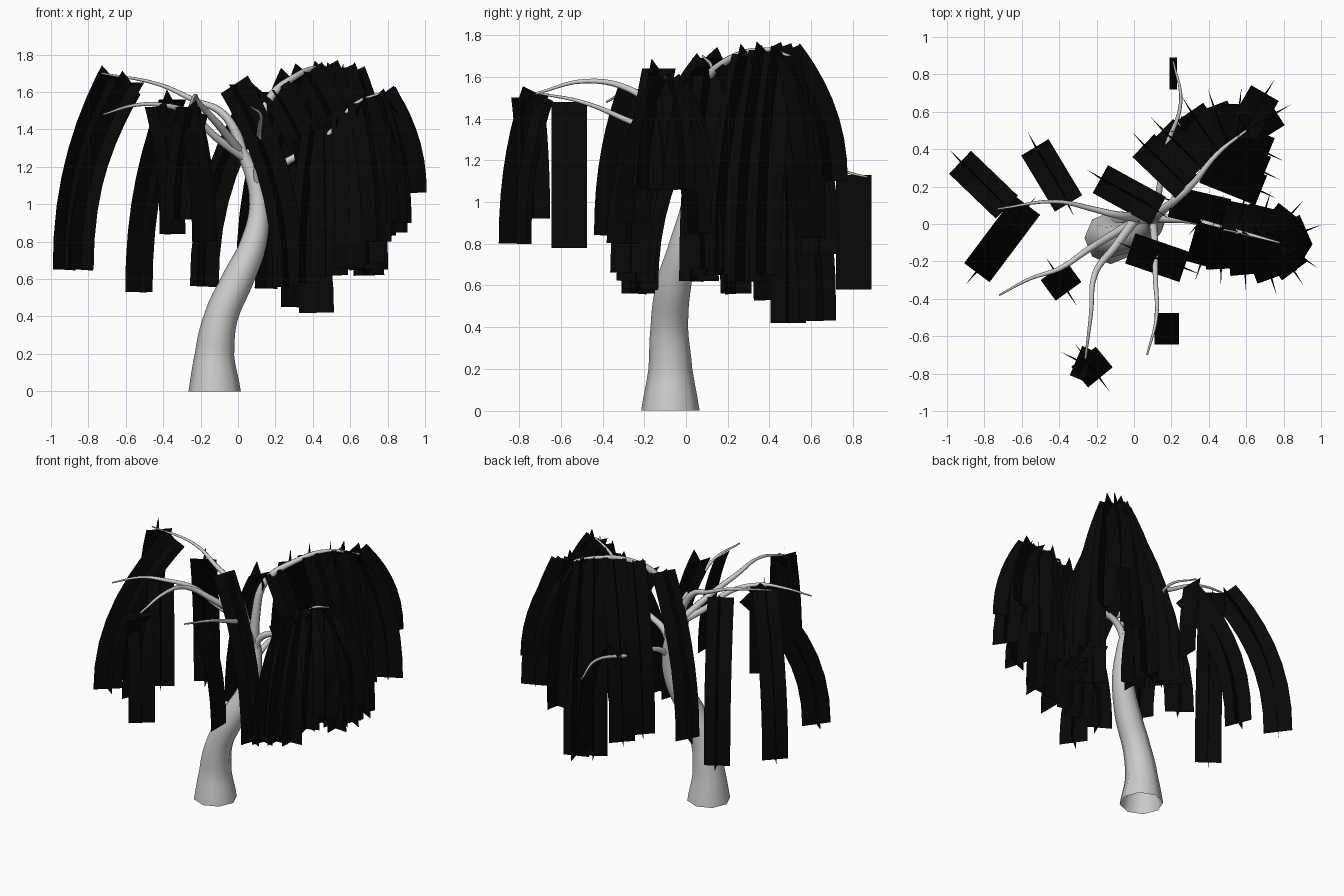
import bpy
from math import radians
from mathutils import Vector, Matrix

leaf_mat = bpy.data.materials.new("dark_leaf")
leaf_mat.diffuse_color = (0.002, 0.002, 0.002, 1)


def limb(name, pts, radii):
    """Tapered eight-sided open tube through a few points."""
    cu = bpy.data.curves.new(name, 'CURVE')
    cu.dimensions = '3D'
    cu.bevel_depth = 1.0
    cu.bevel_resolution = 2
    cu.resolution_u = 5
    sp = cu.splines.new('BEZIER')
    sp.bezier_points.add(len(pts) - 1)
    n = len(pts) - 1
    for i, (bp, p) in enumerate(zip(sp.bezier_points, pts)):
        bp.co = p
        bp.handle_left_type = bp.handle_right_type = 'AUTO'
        bp.radius = radii[i] if len(radii) > 2 else radii[0] + (radii[1] - radii[0]) * i / n
    ob = bpy.data.objects.new(name, cu)
    bpy.context.collection.objects.link(ob)
    bpy.ops.object.select_all(action='DESELECT')
    ob.select_set(True)
    bpy.context.view_layer.objects.active = ob
    bpy.ops.object.convert(target='MESH')
    bpy.ops.object.shade_smooth()


def fronds(name, strips, width=0.17, segs=8, crossed=True):
    """Hanging fronds: crossed ribbons arching from a start point to an end point."""
    verts, faces = [], []
    for s in strips:
        a, b = Vector(s[:3]), Vector(s[3:])
        run = Vector((b.x - a.x, b.y - a.y, 0))
        out = run.normalized()
        side = Vector((-out.y, out.x, 0))
        drop = a.z - b.z
        pts = []
        for i in range(segs + 1):
            u = (i / segs) ** 1.3
            pts.append(a + run * (1 - (1 - u) ** 2.2) - Vector((0, 0, drop * u)))
        for blade in ((False, True) if crossed else (False,)):
            k = len(verts)
            for i, p in enumerate(pts):
                t = (pts[min(i + 1, segs)] - pts[max(i - 1, 0)]).normalized()
                w = (t.cross(side) if blade else side) * width / 2
                if blade:
                    w = Matrix.Rotation(radians(6), 3, t) @ w * 1.1
                verts += [p - w, p + w]
            faces += [(k + 2*i, k + 2*i + 1, k + 2*i + 3, k + 2*i + 2) for i in range(segs)]
    me = bpy.data.meshes.new(name)
    me.from_pydata(verts, [], faces)
    me.materials.append(leaf_mat)
    ob = bpy.data.objects.new(name, me)
    bpy.context.collection.objects.link(ob)


# Trunk
limb("trunk", [(-.125, -.075, 0), (-.125, -.075, .2), (-.09, -.08, .4), (0, -.06, .6),
               (.085, -.01, .8), (.11, .03, 1.0), (.08, .04, 1.15), (.01, .03, 1.3)],
     [.14, .105, .09, .085, .07, .05, .042, .028])

# Branches
limb("branch_right", [(.11, .03, 1.0), (.14, .03, 1.15), (.3, .02, 1.25), (.47, -.02, 1.36),
                      (.63, -.06, 1.54), (.78, -.1, 1.6)], (.028, .005))
limb("branch_back_right", [(.11, .03, 1.0), (.11, .04, 1.3), (.16, .08, 1.55), (.3, .2, 1.68),
                           (.45, .38, 1.73), (.6, .5, 1.7)], (.036, .006))
limb("branch_left", [(.03, .04, 1.25), (-.02, .04, 1.4), (-.1, .05, 1.5), (-.22, .08, 1.55),
                     (-.42, .12, 1.64), (-.73, .08, 1.7)], (.03, .005))
limb("branch_front_left", [(.03, .03, 1.25), (-.12, -.06, 1.36), (-.25, -.14, 1.48),
                           (-.4, -.24, 1.53), (-.55, -.29, 1.53), (-.72, -.38, 1.48)], (.025, .005))
limb("branch_front", [(.01, .03, 1.28), (-.1, -.12, 1.42), (-.21, -.27, 1.54),
                      (-.23, -.48, 1.58), (-.26, -.72, 1.52)], (.026, .006))
limb("branch_front_right", [(.1, .03, 1.1), (.11, -.1, 1.3), (.115, -.3, 1.4),
                            (.12, -.5, 1.48), (.07, -.7, 1.52)], (.022, .005))
limb("branch_back", [(.11, .03, 1.0), (.13, .15, 1.08), (.17, .4, 1.12),
                     (.25, .65, 1.16), (.21, .87, 1.12)], (.022, .005))

# Fronds on the left and front limbs
fronds("fronds_left", [
    (-.68, .09, 1.69, -.93, .33, .65), (-.57, .1, 1.65, -.84, -.26, .65),
    (-.35, .11, 1.56, -.53, .41, .53), (-.43, -.25, 1.52, -.35, -.36, .84),
    (-.27, -.71, 1.52, -.18, -.82, .8), (-.24, -.76, 1.5, -.31, -.73, .92),
    (.13, .07, 1.6, -.18, .24, .56), (-.02, -.13, 1.64, .27, -.23, .56)])
fronds("fronds_thin", [(.11, -.56, 1.48, .24, -.56, .78),
                       (.19, .805, 1.13, .23, .805, .58)], crossed=False)

# Fronds on the back right limb
fronds("fronds_back_right", [
    (.28, .2, 1.68, .05, .42, .6), (.2, .12, 1.61, .5, .05, .62),
    (.38, .3, 1.71, .68, .18, .65), (.36, .3, 1.71, .15, .5, .55),
    (.45, .38, 1.73, .3, .6, .45), (.5, .42, 1.73, .42, .63, .43),
    (.55, .46, 1.72, .56, .64, .75), (.58, .49, 1.7, .7, .7, 1.1),
    (.6, .5, 1.7, .76, .6, .83), (.55, .45, 1.72, .72, .38, .65),
    (.46, .38, 1.73, .7, .28, .62), (.25, .49, 1.2, .42, .49, .42)])

# Fronds on the right limb
fronds("fronds_right", [
    (.78, -.1, 1.58, .91, -.18, 1.06), (.76, -.1, 1.58, .92, -.03, 1.06),
    (.74, -.09, 1.57, .86, -.25, .9), (.72, -.09, 1.57, .84, .06, .85),
    (.66, -.07, 1.54, .74, -.29, .8), (.66, -.07, 1.54, .7, .09, .68),
    (.58, -.05, 1.5, .6, -.27, .66), (.55, -.04, 1.48, .58, .11, .65),
    (.46, -.02, 1.4, .47, -.24, .62), (.42, -.01, 1.38, .36, -.22, .58),
    (.35, 0, 1.35, .42, .09, .62)])
